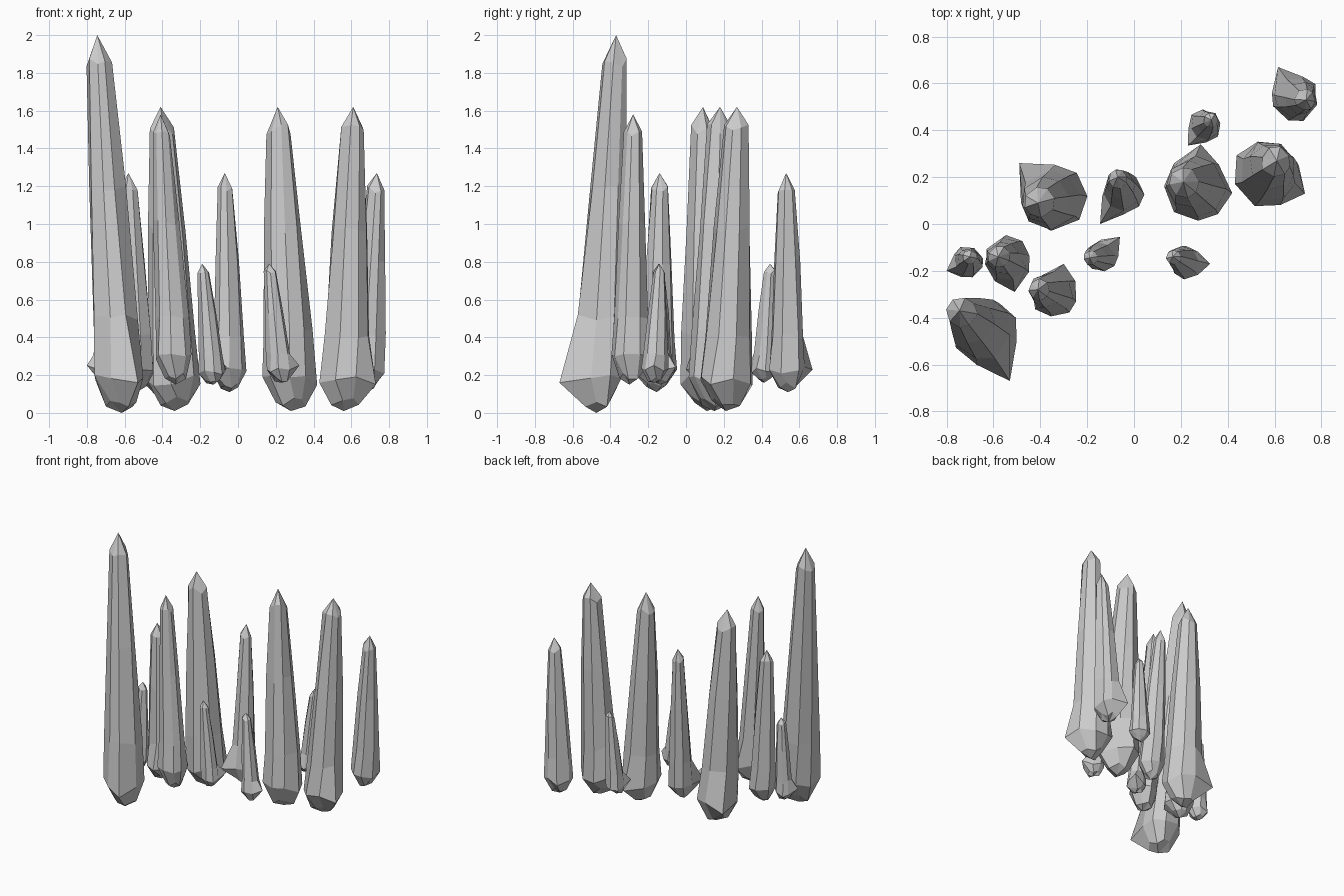
import bpy, bmesh, math, random
from mathutils import Vector

if "Cube" in bpy.data.objects:
    bpy.data.objects.remove(bpy.data.objects["Cube"])

SIDES = 8
# (height fraction, radius factor, twist) from the blunt root to the pointed top
RINGS = [(0.03, 0.55, 0.25), (0.10, 1.0, 0.0), (0.25, 0.90, 0.08),
         (0.60, 0.70, 0.12), (0.925, 0.46, 0.2)]


def crystal(name, base, radius, tip, spur, seed):
    """Faceted leaning spire with a rounded root and one pointed spur."""
    rng = random.Random(seed)
    base, tip = Vector(base), Vector(tip)
    toward = Vector((spur[0] - base.x, spur[1] - base.y))
    start = math.atan2(toward.y, toward.x)
    wobble = [rng.uniform(-0.12, 0.12) for _ in range(SIDES)]
    height = tip.z - base.z
    bm = bmesh.new()
    loops = []
    for level, (f, factor, twist) in enumerate(RINGS):
        # the top ring sits squarely below the tip
        centre = base.lerp(tip, f)
        loop = []
        for i in range(SIDES):
            a = start + twist + math.tau * i / SIDES + wobble[i]
            r = radius * factor * rng.uniform(0.94, 1.07)
            z = centre.z + radius * rng.uniform(-0.2, 0.2)
            x, y = centre.x + r * math.cos(a), centre.y + r * math.sin(a)
            if level == 1 and i == 0:
                x, y = spur
                z = base.z + 0.06 + 0.05 * height
            loop.append(bm.verts.new((x, y, z)))
        loops.append(loop)
    root, point = bm.verts.new(base), bm.verts.new(tip)
    for i in range(SIDES):
        j = (i + 1) % SIDES
        bm.faces.new((root, loops[0][j], loops[0][i]))
        bm.faces.new((loops[-1][i], loops[-1][j], point))
        for low, high in zip(loops, loops[1:]):
            bm.faces.new((low[i], low[j], high[j], high[i]))
    bmesh.ops.recalc_face_normals(bm, faces=bm.faces[:])
    mesh = bpy.data.meshes.new(name)
    bm.to_mesh(mesh)
    bm.free()
    obj = bpy.data.objects.new(name, mesh)
    bpy.context.collection.objects.link(obj)


# name, root point, root radius, tip point, spur position
CRYSTALS = [
    # tall crystals
    ("crystal_tallest", (-.615, -.475, 0), .14, (-.745, -.37, 2), (-.53, -.67)),
    ("crystal_tall_left", (-.335, .11, .01), .14, (-.41, .09, 1.62), (-.49, .26)),
    ("crystal_tall_centre", (.28, .15, .01), .14, (.21, .18, 1.62), (.285, .34)),
    ("crystal_tall_right", (.56, .21, .01), .14, (.61, .27, 1.62), (.73, .13)),
    ("crystal_slim_front", (-.33, -.30, .15), .10, (-.41, -.28, 1.58), (-.30, -.17)),
    # medium crystals
    ("crystal_medium_left", (-.535, -.155, .11), .10, (-.58, -.14, 1.27), (-.51, -.29)),
    ("crystal_medium_centre", (-.045, .12, .11), .09, (-.07, .20, 1.27), (-.145, 0)),
    ("crystal_medium_right", (.68, .54, .11), .10, (.735, .53, 1.27), (.615, .67)),
    # small crystals
    ("crystal_small_left", (-.71, -.165, .16), .068, (-.70, -.14, .79), (-.80, -.20)),
    ("crystal_small_centre", (-.13, -.135, .15), .068, (-.19, -.145, .79), (-.06, -.055)),
    ("crystal_small_front", (.23, -.165, .16), .07, (.165, -.14, .79), (.325, -.17)),
    ("crystal_small_back", (.295, .415, .16), .07, (.33, .445, .79), (.23, .335)),
]
for n, (name, base, radius, tip, spur) in enumerate(CRYSTALS):
    crystal(name, base, radius, tip, spur, n + 1)
